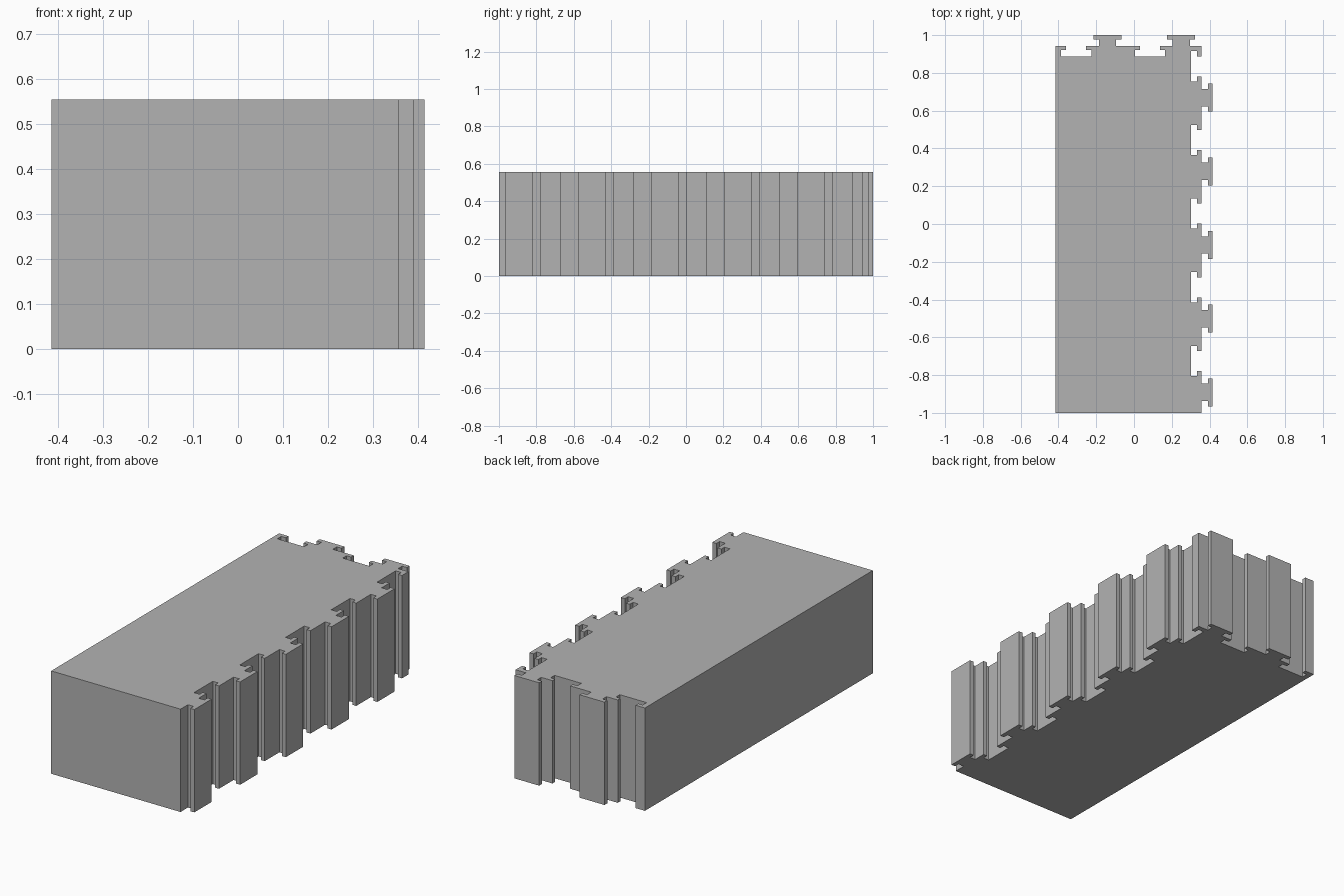
import bpy
import bmesh
from mathutils import Vector

cube = bpy.data.objects.get("Cube")
if cube:
    bpy.data.objects.remove(cube)

HEIGHT = 0.555
LEFT, RIGHT = -0.415, 0.357
FRONT, BACK = -1.0, 0.943
PITCH = 0.39  # spacing of the interlocking connectors

# Connector shape: half width at the opening, half width inside, step, full reach
TAB = (0.046, 0.074, 0.034, 0.058)
SLOT = (0.053, 0.08, -0.023, -0.056)


def connector(origin, along, outward, centre, shape):
    """T-shaped tab or slot on an edge, as outline points."""
    narrow, wide, step, reach = shape
    half = [(narrow, 0), (narrow, step), (wide, step), (wide, reach)]
    path = [(centre - w, d) for w, d in half]
    path += [(centre + w, d) for w, d in reversed(half)]
    return [origin + along * a + outward * d for a, d in path]


def edge(origin, along, outward, first_tab, first_slot, count):
    """Alternating tabs and slots along one side."""
    points = [origin]
    for i in range(count):
        points += connector(origin, along, outward, first_tab + i * PITCH, TAB)
        points += connector(origin, along, outward, first_slot + i * PITCH, SLOT)
    return points


# Outline: plain left and front sides, connectors on the right and back
X, Y = Vector((1, 0, 0)), Vector((0, 1, 0))
outline = [Vector((LEFT, BACK, 0)), Vector((LEFT, FRONT, 0))]
outline += edge(Vector((RIGHT, FRONT, 0)), Y, X, 0.109, 0.275, 5)
outline += edge(Vector((RIGHT, BACK, 0)), -X, Y, 0.107, 0.273, 2)

# Extrude the outline into the block
bm = bmesh.new()
base = bm.faces.new([bm.verts.new(p) for p in outline])
top = bmesh.ops.extrude_face_region(bm, geom=[base], use_keep_orig=True)["geom"]
bmesh.ops.translate(bm, vec=(0, 0, HEIGHT),
                    verts=[g for g in top if isinstance(g, bmesh.types.BMVert)])
bmesh.ops.recalc_face_normals(bm, faces=bm.faces)
mesh = bpy.data.meshes.new("interlocking_block")
bm.to_mesh(mesh)
bm.free()

# Plain grey finish
grey = bpy.data.materials.new("grey")
grey.use_nodes = True
colour = (0.45, 0.45, 0.45, 1)
grey.diffuse_color = colour
grey.node_tree.nodes["Principled BSDF"].inputs["Base Color"].default_value = colour
mesh.materials.append(grey)

block = bpy.data.objects.new("interlocking_block", mesh)
bpy.context.collection.objects.link(block)
